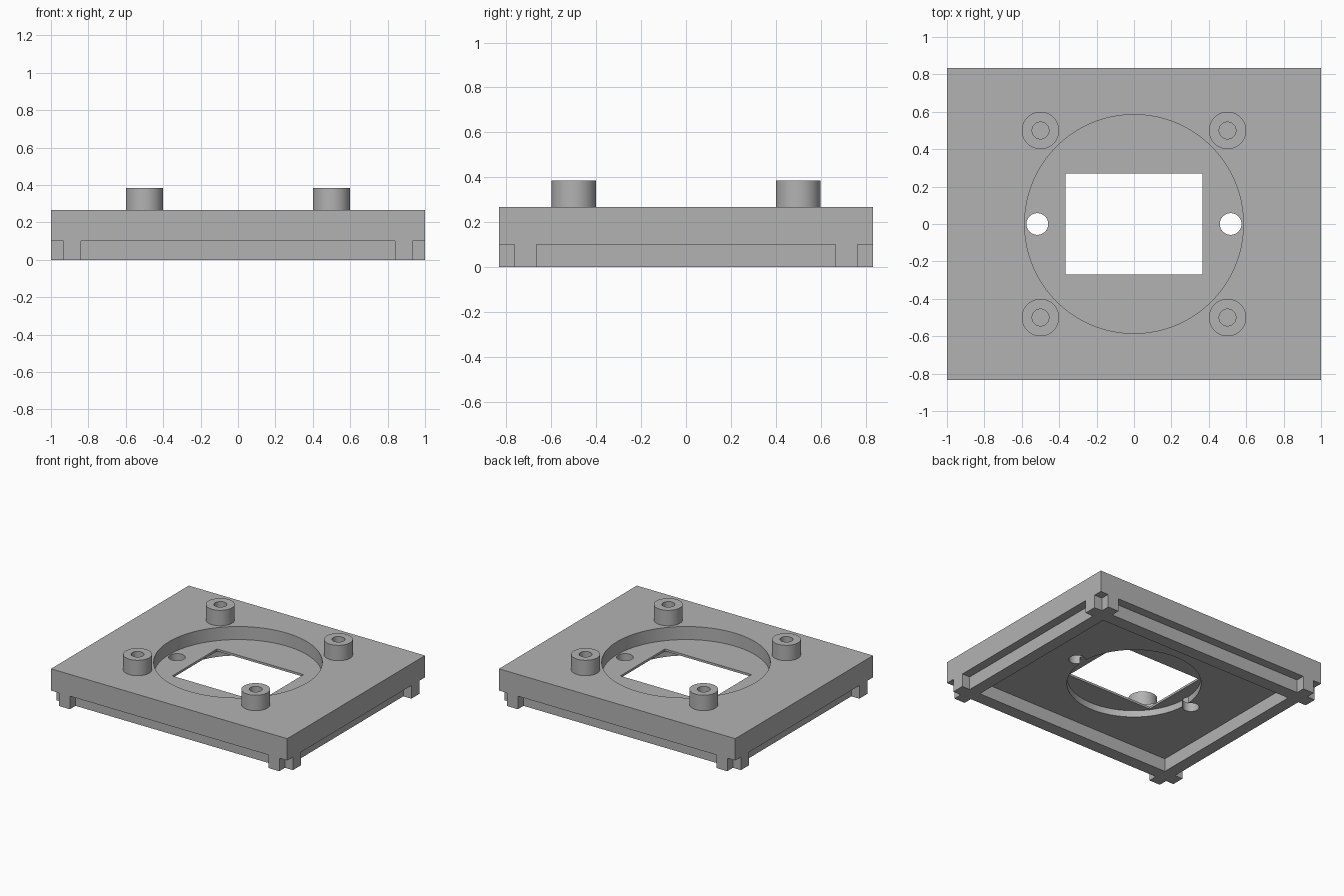
import bpy, bmesh, math

cube = bpy.data.objects.get("Cube")
if cube:
    bpy.data.objects.remove(cube, do_unlink=True)

grey = bpy.data.materials.new("plain grey")
grey.use_nodes = True
GREY = (0.45, 0.45, 0.45, 1)
grey.diffuse_color = GREY
grey.node_tree.nodes["Principled BSDF"].inputs["Base Color"].default_value = GREY

HALF_X, HALF_Y = 1.0, 0.833
LEDGE, TOP, BOSS_TOP = 0.1, 0.267, 0.385
POCKET_FLOOR, WEB_BOTTOM = 0.167, 0.15


def box(name, x0, x1, y0, y1, z0, z1):
    bpy.ops.mesh.primitive_cube_add(size=1, location=((x0 + x1) / 2, (y0 + y1) / 2, (z0 + z1) / 2))
    ob = bpy.context.object
    ob.name = name
    ob.scale = (x1 - x0, y1 - y0, z1 - z0)
    bpy.ops.object.transform_apply(location=False, rotation=False, scale=True)
    ob.data.materials.append(grey)
    return ob


def cylinder(name, x, y, r, z0, z1, sides=96):
    bpy.ops.mesh.primitive_cylinder_add(vertices=sides, radius=r, depth=z1 - z0,
                                        location=(x, y, (z0 + z1) / 2))
    ob = bpy.context.object
    ob.name = name
    ob.data.materials.append(grey)
    return ob


def cut(target, cutter):
    cutter.hide_render = True
    mod = target.modifiers.new("cut", "BOOLEAN")
    mod.operation = "DIFFERENCE"
    mod.solver = "EXACT"
    mod.object = cutter
    bpy.context.view_layer.objects.active = target
    bpy.ops.object.modifier_apply(modifier=mod.name)
    bpy.data.objects.remove(cutter, do_unlink=True)


def smooth(ob):
    bpy.ops.object.select_all(action="DESELECT")
    ob.select_set(True)
    bpy.context.view_layer.objects.active = ob
    bpy.ops.object.shade_smooth_by_angle(angle=math.radians(30))


# Plate, with crossing rim walls left standing underneath
plate = box("mounting_plate", -HALF_X, HALF_X, -HALF_Y, HALF_Y, 0, TOP)
x_bands = [(-1.2, -0.933), (-0.84, 0.84), (0.933, 1.2)]
y_bands = [(-1.2, -0.765), (-0.667, 0.667), (0.765, 1.2)]
for x0, x1 in x_bands:
    for y0, y1 in y_bands:
        cut(plate, box("underside_cutter", x0, x1, y0, y1, -0.1, LEDGE))

# Round pockets above and below the thin web
cut(plate, cylinder("top_pocket_cutter", 0, 0, 0.585, POCKET_FLOOR, 0.5))
cut(plate, cylinder("bottom_pocket_cutter", 0, 0, 0.467, -0.1, WEB_BOTTOM))

# Window and the two screw holes
cut(plate, box("window_cutter", -0.367, 0.367, -0.27, 0.27, -0.1, 0.5))
for side in (-1, 1):
    cut(plate, cylinder("hole_cutter", side * 0.517, 0, 0.058, -0.1, 0.5, 48))
smooth(plate)

# Four hollow bosses on the top face
for sx, x_name in ((1, "left"), (-1, "right")):
    for sy, y_name in ((-1, "front"), (1, "back")):
        bm = bmesh.new()
        profile = [(0.1, TOP), (0.1, BOSS_TOP), (0.045, BOSS_TOP), (0.045, TOP)]
        verts = [bm.verts.new((r, 0, z)) for r, z in profile]
        edges = [bm.edges.new(pair) for pair in zip(verts, verts[1:])]
        bmesh.ops.spin(bm, geom=verts + edges, cent=(0, 0, 0), axis=(0, 0, 1),
                       angle=math.tau, steps=48, use_merge=True)
        bmesh.ops.remove_doubles(bm, verts=bm.verts, dist=0.0001)
        bmesh.ops.recalc_face_normals(bm, faces=bm.faces)
        # Make sure the top ring faces up
        ring = next(f for f in bm.faces if abs(f.normal.z) > 0.9)
        if ring.normal.z < 0:
            bmesh.ops.reverse_faces(bm, faces=bm.faces)
        name = f"{y_name}_{x_name}_boss"
        mesh = bpy.data.meshes.new(name)
        bm.to_mesh(mesh)
        bm.free()
        mesh.materials.append(grey)
        boss = bpy.data.objects.new(name, mesh)
        boss.location = (sx * 0.5, sy * 0.5, 0)
        bpy.context.collection.objects.link(boss)
        smooth(boss)
